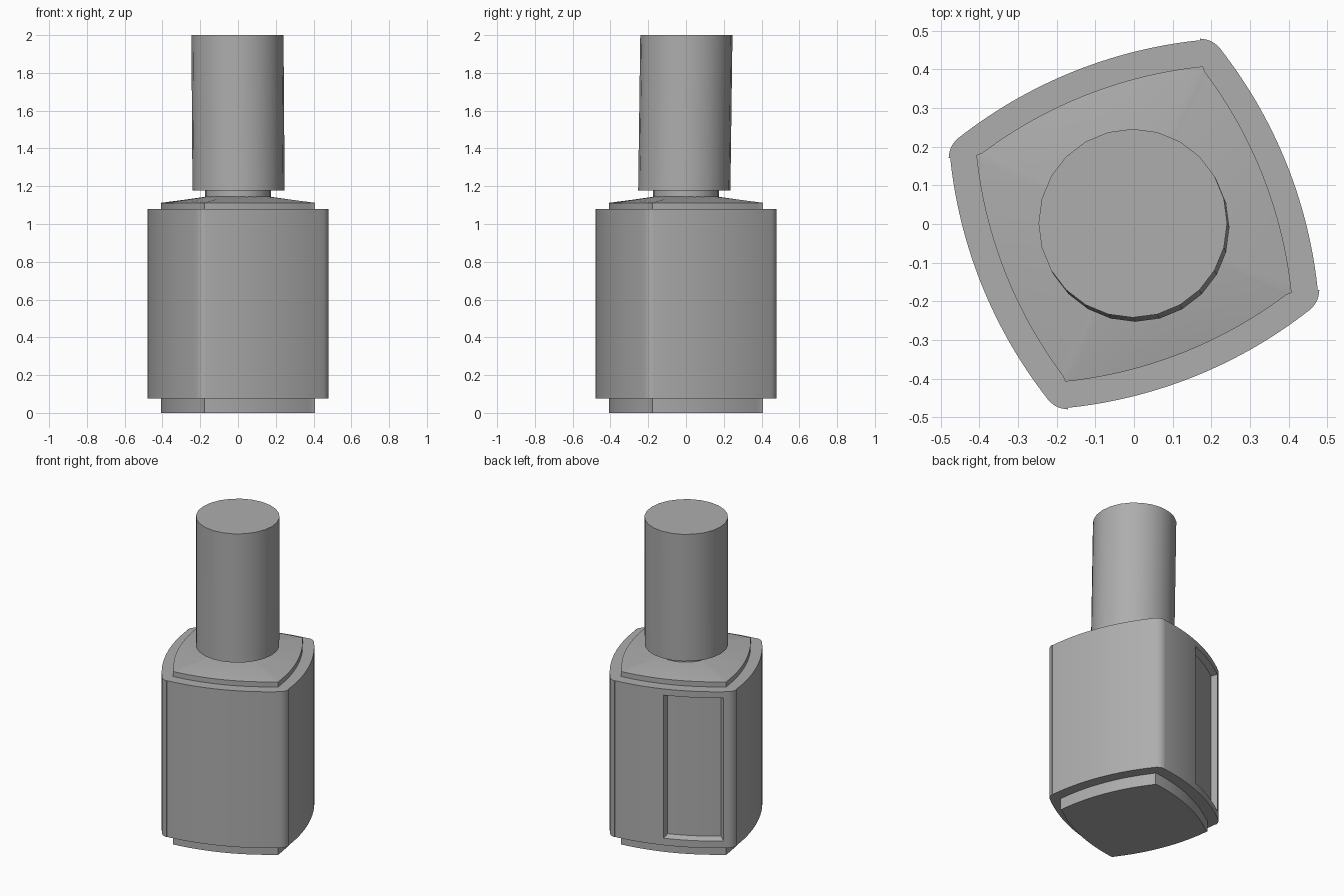
import bpy, bmesh, math
from mathutils import Vector

cube = bpy.data.objects.get("Cube")
if cube:
    bpy.data.objects.remove(cube, do_unlink=True)

grey = bpy.data.materials.new("plain grey")
grey.use_nodes = True
colour = (0.42, 0.42, 0.42, 1)
grey.diffuse_color = colour
grey.node_tree.nodes["Principled BSDF"].inputs["Base Color"].default_value = colour

SEGS = 29                       # segments along each bulged side
FACING = math.radians(-68)      # direction of the panelled side
HALF_CHORD, BULGE, APOTHEM = 0.318, 0.045, 0.3115
HALF_ANGLE = 2 * math.atan(BULGE / HALF_CHORD)
RADIUS = HALF_CHORD / math.sin(HALF_ANGLE)
CENTRE = APOTHEM + BULGE - RADIUS


def bulged_square(offset=0.0, corner_segs=8):
    """Square with arched sides; an offset rounds its corners."""
    points = []
    for side in range(4):
        turn = FACING + side * math.pi / 2
        normal = Vector((math.cos(turn), math.sin(turn)))
        along = Vector((-normal.y, normal.x))
        for i in range(SEGS + 1 if offset else SEGS):
            a = HALF_ANGLE * (2 * i / SEGS - 1)
            r = RADIUS + offset
            points.append(normal * (CENTRE + r * math.cos(a)) + along * r * math.sin(a))
        if offset:
            corner = normal * APOTHEM + along * HALF_CHORD
            sweep = math.pi / 2 - 2 * HALF_ANGLE
            for i in range(1, corner_segs):
                a = turn + HALF_ANGLE + sweep * i / corner_segs
                points.append(corner + Vector((math.cos(a), math.sin(a))) * offset)
    return points


def circle(radius, count, x=0.0, y=0.0):
    return [Vector((x + radius * math.cos(math.tau * i / count),
                    y + radius * math.sin(math.tau * i / count))) for i in range(count)]


def loft(name, rings, edit=None, angle=25):
    """Join (points, height) rings with quads and close both ends."""
    bm = bmesh.new()
    loops = [[bm.verts.new((p.x, p.y, z)) for p in pts] for pts, z in rings]
    n = len(loops[0])
    rows = []
    for low, high in zip(loops, loops[1:]):
        rows.append([bm.faces.new((low[i], low[(i + 1) % n], high[(i + 1) % n], high[i]))
                     for i in range(n)])
    bm.faces.new(loops[0][::-1])
    bm.faces.new(loops[-1])
    if edit:
        edit(bm, rows)
    mesh = bpy.data.meshes.new(name)
    bm.to_mesh(mesh)
    bm.free()
    mesh.materials.append(grey)
    obj = bpy.data.objects.new(name, mesh)
    bpy.context.collection.objects.link(obj)
    bpy.ops.object.select_all(action='DESELECT')
    obj.select_set(True)
    bpy.context.view_layer.objects.active = obj
    bpy.ops.object.shade_smooth_by_angle(angle=math.radians(angle))
    return obj


def recess_panels(bm, rows):
    """Sink a tall panel into two opposite sides."""
    middle = rows[1]
    per_side = len(middle) // 4
    for side in (0, 2):
        start = side * per_side
        bmesh.ops.inset_region(bm, faces=middle[start + 13:start + 28], thickness=0.015,
                               depth=-0.035, use_even_offset=True, use_boundary=True)


# Plinth and rounded bottle body
sharp = bulged_square()
soft = bulged_square(0.068)
loft("base", [(sharp, 0), (sharp, 0.08)])
loft("bottle_body", [(soft, z) for z in (0.075, 0.12, 1.04, 1.08)], recess_panels)

# Sloping shoulder rising to the neck
neck_ring = [p.normalized() * 0.17 for p in sharp]
loft("shoulder", [(sharp, 1.07), (sharp, 1.112), (neck_ring, 1.145)], angle=20)
loft("neck", [(circle(0.175, 24), 1.13), (circle(0.175, 24), 1.2)])

# Tall cap, leaning very slightly
loft("cap", [(circle(0.244, 24, 0.003, -0.009), 1.178), (circle(0.244, 24, -0.003, 0.002), 2.0)])
